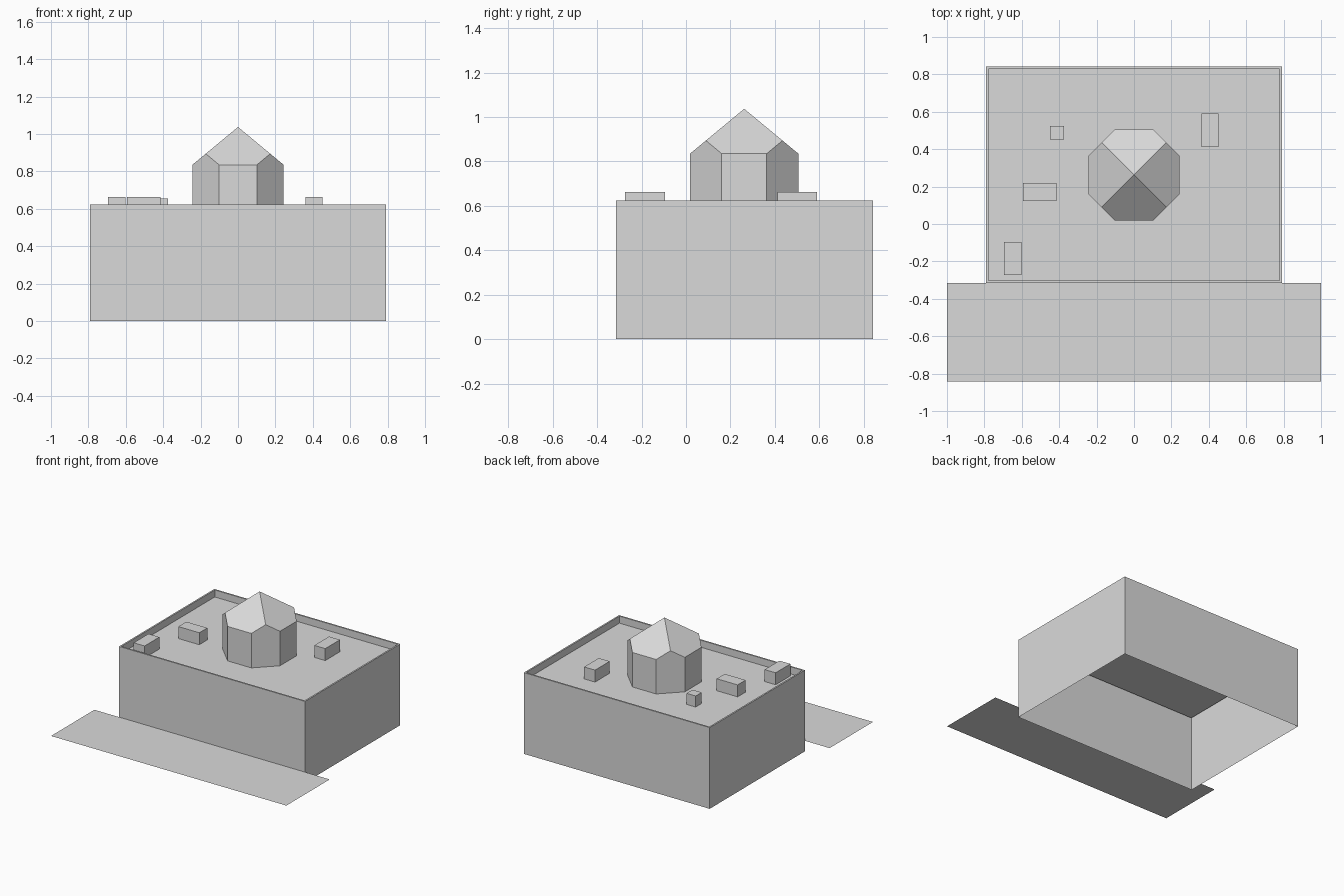
import bpy
import bmesh
from math import cos, sin, pi

cube = bpy.data.objects.get("Cube")
if cube:
    bpy.data.objects.remove(cube, do_unlink=True)

grey = bpy.data.materials.new("plain_grey")
grey.use_nodes = True
colour = (0.7, 0.7, 0.7, 1)
grey.diffuse_color = colour
grey.node_tree.nodes["Principled BSDF"].inputs["Base Color"].default_value = colour


def add_object(name, bm):
    bmesh.ops.recalc_face_normals(bm, faces=bm.faces)
    mesh = bpy.data.meshes.new(name)
    bm.to_mesh(mesh)
    bm.free()
    mesh.materials.append(grey)
    obj = bpy.data.objects.new(name, mesh)
    bpy.context.collection.objects.link(obj)


def rectangle(bm, x0, x1, y0, y1, z):
    return [bm.verts.new((x, y, z)) for x, y in ((x0, y0), (x1, y0), (x1, y1), (x0, y1))]


def bridge(bm, low, high):
    n = len(low)
    for i in range(n):
        j = (i + 1) % n
        bm.faces.new((low[i], low[j], high[j], high[i]))


def box(name, x0, x1, y0, y1, z0, z1):
    bm = bmesh.new()
    low = rectangle(bm, x0, x1, y0, y1, z0)
    high = rectangle(bm, x0, x1, y0, y1, z1)
    bridge(bm, low, high)
    bm.faces.new(low[::-1])
    bm.faces.new(high)
    add_object(name, bm)


ROOF = 0.57
TOP = 0.624
RIM = 0.012
X, FRONT, BACK = 0.79, -0.315, 0.841

# Open-bottomed building shell with a thin parapet around a sunken flat roof
bm = bmesh.new()
rings = [
    rectangle(bm, -X, X, FRONT, BACK, 0),
    rectangle(bm, -X, X, FRONT, BACK, TOP),
    rectangle(bm, -X + RIM, X - RIM, FRONT + RIM, BACK - RIM, TOP),
    rectangle(bm, -X + RIM, X - RIM, FRONT + RIM, BACK - RIM, ROOF),
]
for low, high in zip(rings, rings[1:]):
    bridge(bm, low, high)
bm.faces.new(rings[-1])
add_object("building_shell", bm)

# Flat forecourt, raised above the foot of the building
bm = bmesh.new()
bm.faces.new(rectangle(bm, -1, 1, -BACK, FRONT, 0.081))
add_object("forecourt", bm)

# Octagonal tower whose walls rise into a four-sided pyramid roof
HALF, EAVE, PEAK, CENTRE_Y = 0.244, 0.835, 1.037, 0.262
bm = bmesh.new()
low, high = [], []
for side in range(4):
    for step in (-1, 1, 2):  # two wall corners, then the diagonal wall's middle
        angle = side * pi / 2 + step * pi / 8
        radius = HALF if step == 2 else HALF / cos(pi / 8)
        x, y = radius * cos(angle), radius * sin(angle)
        z = PEAK - (PEAK - EAVE) * max(abs(x), abs(y)) / HALF
        low.append(bm.verts.new((x, y + CENTRE_Y, ROOF)))
        high.append(bm.verts.new((x, y + CENTRE_Y, z)))
apex = bm.verts.new((0, CENTRE_Y, PEAK))
for i in range(0, 12, 3):
    # roof slope
    bm.faces.new((apex, high[i - 1], high[i], high[i + 1], high[i + 2]))
    # straight wall, then the pointed diagonal wall
    a, b, c = i + 1, i + 2, (i + 3) % 12
    bm.faces.new((low[i], low[a], high[a], high[i]))
    bm.faces.new((low[a], low[b], low[c], high[c], high[b], high[a]))
bm.faces.new(low[::-1])
add_object("tower", bm)

# Rooftop units
box("roof_unit_front", -0.695, -0.602, -0.274, -0.095, ROOF, 0.662)
box("roof_unit_middle", -0.593, -0.415, 0.123, 0.22, ROOF, 0.662)
box("roof_unit_small", -0.45, -0.373, 0.453, 0.525, ROOF, 0.655)
box("roof_unit_left", 0.36, 0.453, 0.412, 0.59, ROOF, 0.662)
